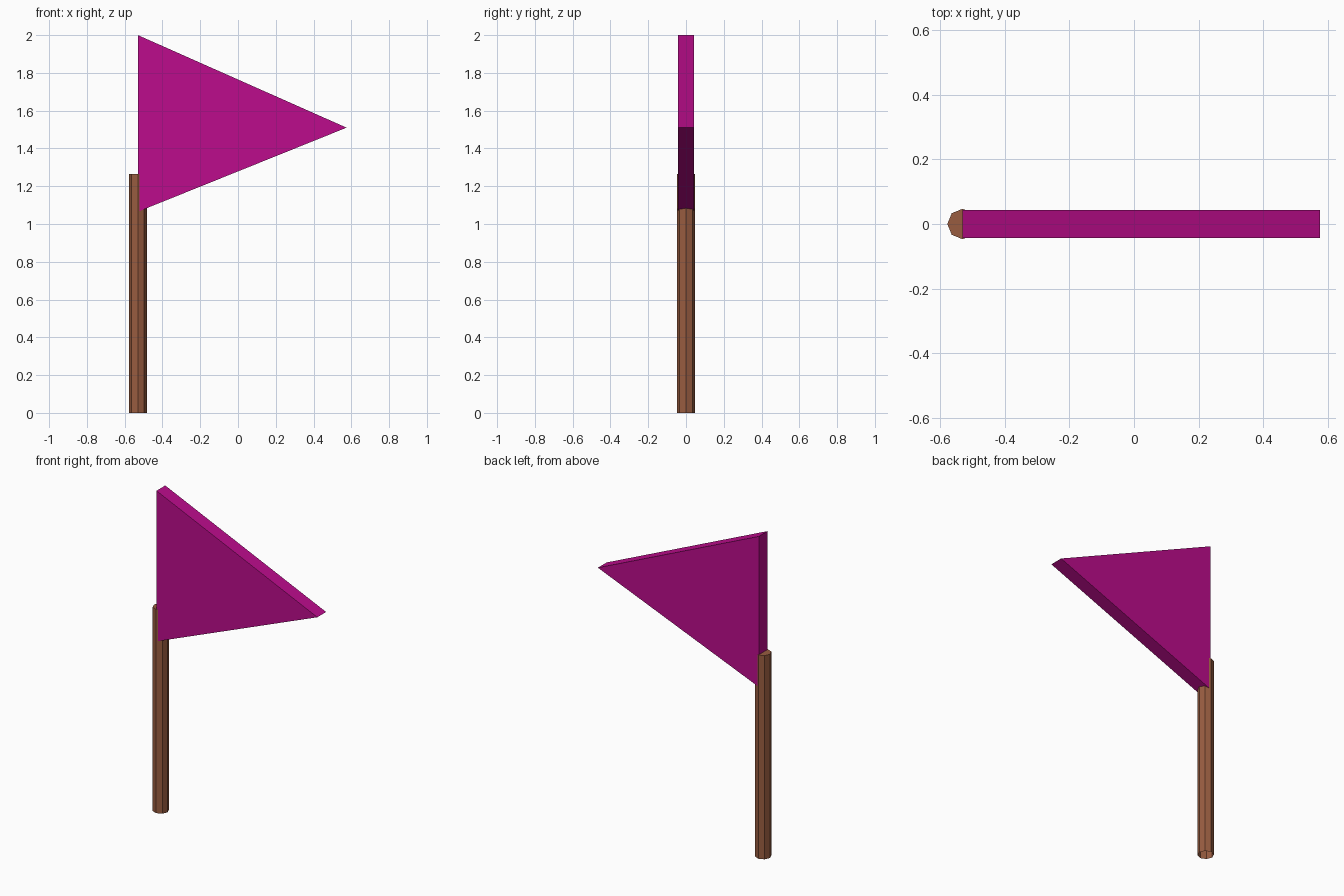
import bpy, bmesh, math

if "Cube" in bpy.data.objects:
    bpy.data.objects.remove(bpy.data.objects["Cube"])


def material(name, rgb):
    mat = bpy.data.materials.new(name)
    mat.diffuse_color = (*rgb, 1.0)
    mat.use_nodes = True
    mat.node_tree.nodes["Principled BSDF"].inputs["Base Color"].default_value = mat.diffuse_color
    return mat


def prism(name, ring, offset, mat, drop_start=False):
    """Extrude a closed ring of points along an offset vector."""
    bm = bmesh.new()
    start = bm.faces.new([bm.verts.new(p) for p in ring])
    ext = bmesh.ops.extrude_face_region(bm, geom=[start], use_keep_orig=True)
    moved = [g for g in ext["geom"] if isinstance(g, bmesh.types.BMVert)]
    bmesh.ops.translate(bm, vec=offset, verts=moved)
    bmesh.ops.recalc_face_normals(bm, faces=bm.faces)
    if drop_start:
        bmesh.ops.delete(bm, geom=[start], context="FACES_ONLY")
    mesh = bpy.data.meshes.new(name)
    bm.to_mesh(mesh)
    bm.free()
    mesh.materials.append(mat)
    obj = bpy.data.objects.new(name, mesh)
    bpy.context.collection.objects.link(obj)
    return obj


wood = material("brown wood", (0.314, 0.107, 0.051))
cloth = material("magenta cloth", (0.503, 0.0037, 0.262))

# Eight-sided pole, open underneath
POLE_X, POLE_R, POLE_H = -0.53, 0.047, 1.265
octagon = [(POLE_X + POLE_R * math.cos(i * math.pi / 4),
            POLE_R * math.sin(i * math.pi / 4), 0) for i in range(8)]
prism("pole", octagon, (0, 0, POLE_H), wood, drop_start=True)

# Thick triangular pennant
HALF = 0.043
outline = [(-0.53, 2.0), (-0.53, 1.065), (0.575, 1.51)]
prism("flag", [(x, -HALF, z) for x, z in outline], (0, 2 * HALF, 0), cloth)
